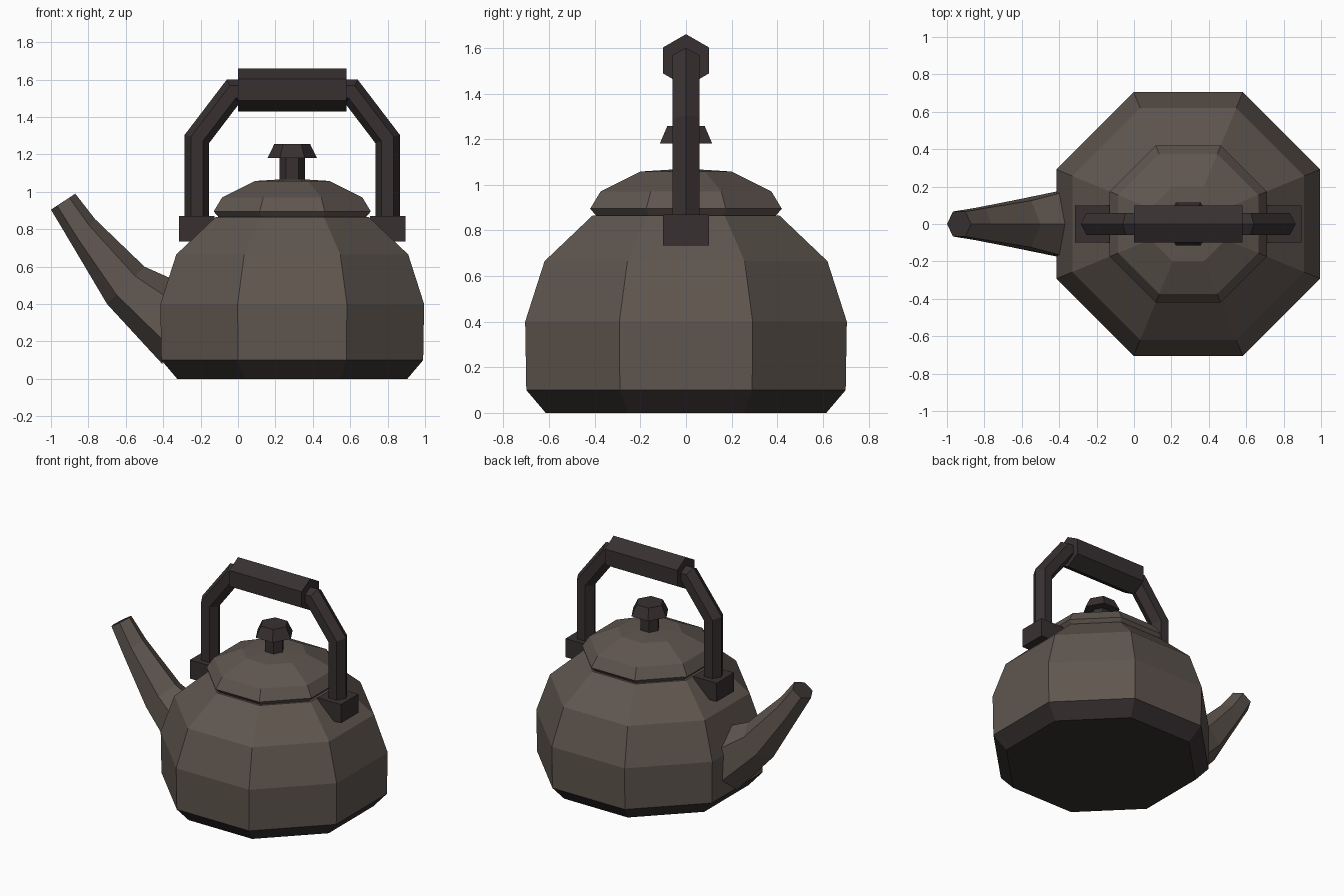
import bpy, bmesh, math
from mathutils import Vector

if "Cube" in bpy.data.objects:
    bpy.data.objects.remove(bpy.data.objects["Cube"])

CX = 0.29  # centre of the pot


def material(name, rgb):
    m = bpy.data.materials.new(name)
    m.diffuse_color = (*rgb, 1)
    m.use_nodes = True
    m.node_tree.nodes["Principled BSDF"].inputs["Base Color"].default_value = m.diffuse_color
    return m


METAL = material("warm grey metal", (0.115, 0.092, 0.078))
DARK = material("dark handle", (0.040, 0.030, 0.031))


def loft(name, rings, mats, rule=None):
    """Skin a list of equal-length rings, cap both ends; rule picks a face's material."""
    bm = bmesh.new()
    rows = [[bm.verts.new(p) for p in r] for r in rings]
    n = len(rows[0])
    for a, b in zip(rows, rows[1:]):
        for i in range(n):
            j = (i + 1) % n
            bm.faces.new((a[i], a[j], b[j], b[i]))
    bm.faces.new(rows[0][::-1])
    bm.faces.new(rows[-1])
    bmesh.ops.recalc_face_normals(bm, faces=bm.faces)
    if rule:
        for f in bm.faces:
            f.material_index = rule(f.calc_center_median())
    me = bpy.data.meshes.new(name)
    bm.to_mesh(me)
    bm.free()
    for m in mats:
        me.materials.append(m)
    ob = bpy.data.objects.new(name, me)
    bpy.context.collection.objects.link(ob)
    return ob


def ring(n, r, z, turn=0.0):
    return [(CX + r * math.cos(turn + math.tau * i / n),
             r * math.sin(turn + math.tau * i / n), z) for i in range(n)]


def octagons(profile):
    """Octagon rings with flat sides on the axes, from (apothem, z) pairs."""
    k = 1 / math.cos(math.pi / 8)
    return [ring(8, a * k, z, math.pi / 8) for a, z in profile]


def hex_between(low, high, half_width):
    """Hexagon in a plane along y, with two corners at the given (x, z) points."""
    a, b = Vector((low[0], 0, low[1])), Vector((high[0], 0, high[1]))
    y = Vector((0, half_width, 0))
    p, q = a.lerp(b, 0.25), a.lerp(b, 0.75)
    return [a, p + y, q + y, b, q - y, p - y]


def box(name, x, y, z, sx, sy, sz):
    c = [(-1, -1), (1, -1), (1, 1), (-1, 1)]
    return loft(name, [[(x + i * sx / 2, y + j * sy / 2, z + k * sz / 2) for i, j in c]
                       for k in (-1, 1)], [DARK])


# Pot body with dark foot band
loft("body", octagons([(0.615, 0), (0.70, 0.10), (0.705, 0.40), (0.62, 0.665), (0.41, 0.865)]),
     [METAL, DARK], lambda c: 1 if c.z < 0.09 else 0)

# Lid
loft("lid", octagons([(0.39, 0.86), (0.42, 0.895), (0.375, 0.97), (0.20, 1.058), (0.01, 1.07)]),
     [METAL])

# Knob
loft("knob_stem", [ring(6, 0.067, z) for z in (1.04, 1.19)], [DARK])
loft("knob_cap", [ring(6, 0.133, 1.18), ring(6, 0.095, 1.257)], [DARK])

# Spout with dark mouth
loft("spout", [hex_between((-0.405, 0.08), (-0.32, 0.52), 0.18),
               hex_between((-0.70, 0.40), (-0.50, 0.60), 0.125),
               hex_between((-0.885, 0.712), (-0.765, 0.855), 0.085),
               hex_between((-1.0, 0.905), (-0.87, 0.99), 0.067)],
     [METAL, DARK], lambda c: 1 if c.z > 0.93 else 0)

# Handle frame: hexagonal tube, from (outer, inner) corners mirrored about the pot centre
left = [((-0.285, 0.80), (-0.155, 0.80)), ((-0.285, 1.305), (-0.155, 1.26)),
        ((-0.06, 1.60), (0.005, 1.47))]
right = [tuple((2 * CX - x, z) for x, z in pair) for pair in reversed(left)]
loft("handle_frame", [hex_between(o, i, 0.06) for o, i in left + right], [DARK])

# Handle grip
loft("handle_grip", [hex_between((x, 1.43), (x, 1.66), 0.10) for x in (0.0, 0.58)], [DARK])

# Handle mounts
for side, s in (("left", -1), ("right", 1)):
    box("handle_mount_" + side, CX + s * 0.51, 0, 0.802, 0.19, 0.20, 0.135)
